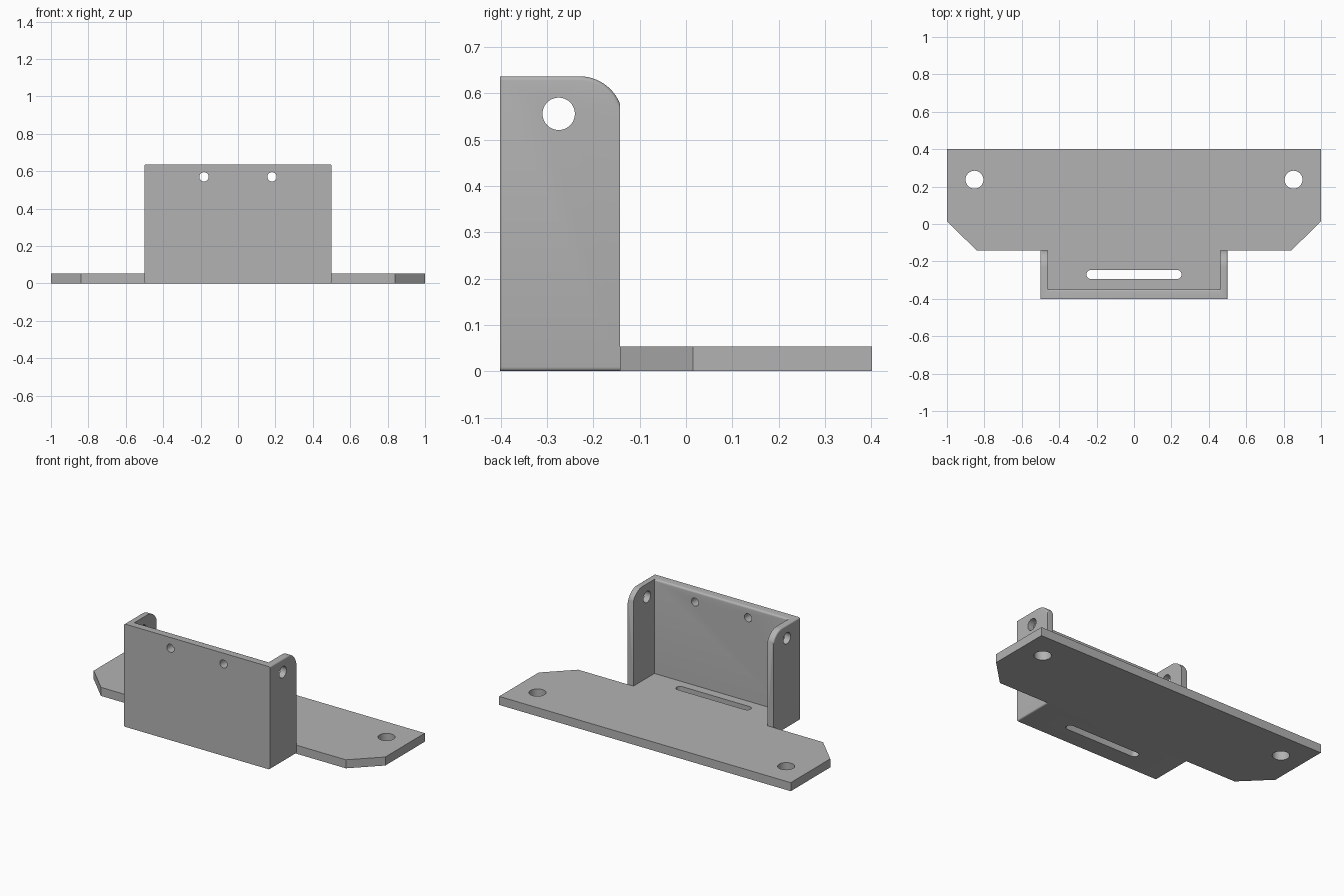
import bpy, bmesh, math

if "Cube" in bpy.data.objects:
    bpy.data.objects.remove(bpy.data.objects["Cube"])

grey = bpy.data.materials.new("plain grey")
grey.diffuse_color = (0.45, 0.45, 0.45, 1)
grey.use_nodes = True
grey.node_tree.nodes["Principled BSDF"].inputs["Base Color"].default_value = grey.diffuse_color


def prism(name, pts, axis, lo, hi):
    """Extrude a 2D outline along an axis (0 = x, 1 = y, 2 = z)."""
    def place(p, d):
        co = list(p)
        co.insert(axis, d)
        return co
    bm = bmesh.new()
    a = [bm.verts.new(place(p, lo)) for p in pts]
    b = [bm.verts.new(place(p, hi)) for p in pts]
    bm.faces.new(a)
    bm.faces.new(b)
    n = len(pts)
    for i in range(n):
        j = (i + 1) % n
        bm.faces.new((a[i], a[j], b[j], b[i]))
    bmesh.ops.recalc_face_normals(bm, faces=bm.faces)
    me = bpy.data.meshes.new(name)
    bm.to_mesh(me)
    bm.free()
    me.materials.append(grey)
    ob = bpy.data.objects.new(name, me)
    bpy.context.collection.objects.link(ob)
    return ob


def arc(cx, cy, r, start, end, n):
    return [(cx + r * math.cos(math.radians(start + (end - start) * i / n)),
             cy + r * math.sin(math.radians(start + (end - start) * i / n)))
            for i in range(n + 1)]


def circle(cx, cy, r, n=40):
    return arc(cx, cy, r, 0, 360, n)[:-1]


def cut(ob, cutter):
    """Subtract a cutter and delete it."""
    bpy.context.view_layer.objects.active = ob
    mod = ob.modifiers.new("cut", 'BOOLEAN')
    mod.operation = 'DIFFERENCE'
    mod.solver = 'EXACT'
    mod.object = cutter
    bpy.ops.object.modifier_apply(modifier=mod.name)
    bpy.data.objects.remove(cutter)


def smooth(ob):
    bpy.ops.object.select_all(action='DESELECT')
    ob.select_set(True)
    bpy.context.view_layer.objects.active = ob
    bpy.ops.object.shade_smooth_by_angle(angle=math.radians(30))


FRONT, JOIN, BACK = -0.402, -0.143, 0.402
TOP, PLATE = 0.637, 0.053

# Mounting plate with clipped front corners and two bolt holes
plate = prism("mounting_plate",
              [(-1, BACK), (-1, 0.015), (-0.84, JOIN), (0.84, JOIN), (1, 0.015), (1, BACK)],
              2, 0, PLATE)
for s in (-1, 1):
    cut(plate, prism("bolt_cutter", circle(s * 0.853, 0.237, 0.048), 2, -0.1, 0.2))

# Bracket block: side profile with a rounded rear top corner
end = math.degrees(math.acos((JOIN + 0.23) / 0.094))
profile = [(FRONT, 0), (JOIN, 0)] + arc(-0.23, TOP - 0.094, 0.094, end, 90, 12) + [(FRONT, TOP)]
bracket = prism("bracket", profile, 0, -0.5, 0.5)

# Small rounding along the outer top and bottom edges of both sides
bm = bmesh.new()
bm.from_mesh(bracket.data)
edges = []
for e in bm.edges:
    p, q = (v.co for v in e.verts)
    if abs(p.x - q.x) < 1e-4 and abs(p.y - q.y) > 1e-4:
        edges.append(e)
bmesh.ops.bevel(bm, geom=edges, offset=0.009, segments=4, profile=0.5, affect='EDGES')
bm.to_mesh(bracket.data)
bm.free()

# Hollow between the walls, open at the top and rear, easing the inner rim
inner, r = -0.348, 0.012
hollow = ([(0, PLATE), (0, 0.8), (inner - r, 0.8)]
          + arc(inner - r, TOP - r, r, 90, 0, 5) + [(inner, PLATE)])
cut(bracket, prism("hollow_cutter", hollow, 0, -0.46, 0.46))

# Holes through the side walls and the front wall
cut(bracket, prism("side_hole_cutter", circle(-0.275, 0.556, 0.035), 0, -0.7, 0.7))
for s in (-1, 1):
    cut(bracket, prism("front_hole_cutter", circle(s * 0.182, 0.57, 0.025, 32), 1, -0.6, -0.2))

# Long slot in the floor
slot = arc(0.23, -0.27, 0.024, -90, 90, 12) + arc(-0.23, -0.27, 0.024, 90, 270, 12)
cut(bracket, prism("slot_cutter", slot, 2, -0.1, 0.2))

for ob in (plate, bracket):
    smooth(ob)
